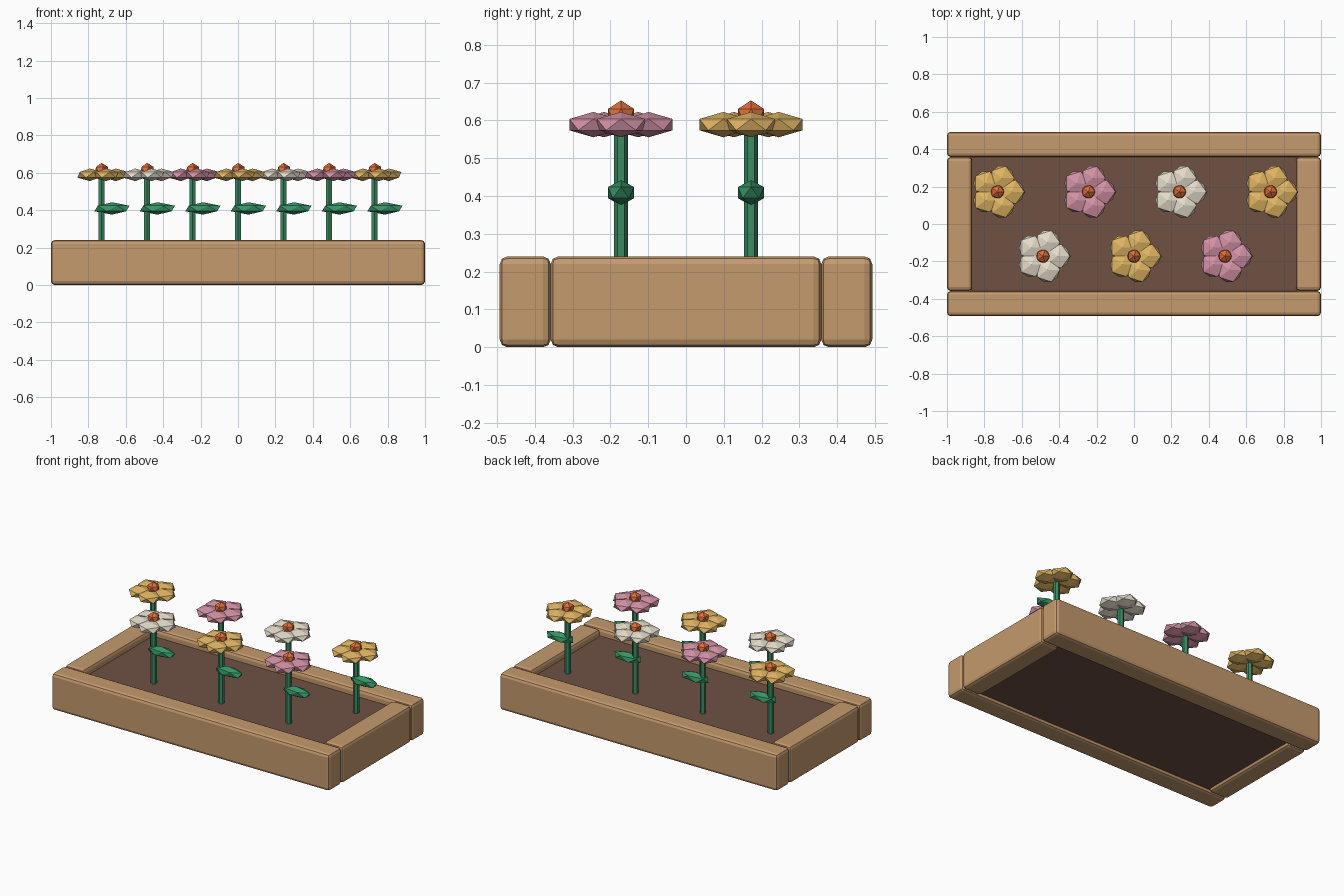
import bpy
from math import cos, sin, radians

if "Cube" in bpy.data.objects:
    bpy.data.objects.remove(bpy.data.objects["Cube"])


def material(name, rgb):
    m = bpy.data.materials.new(name)
    m.diffuse_color = [(c / 255) ** 2.2 for c in rgb] + [1]
    m.use_nodes = True
    m.node_tree.nodes["Principled BSDF"].inputs["Base Color"].default_value = m.diffuse_color
    return m


WOOD = material("wood", (196, 153, 109))
SOIL = material("soil", (110, 82, 68))
STEM = material("stem_green", (62, 138, 98))
LEAF = material("leaf_green", (58, 148, 102))
HEART = material("orange", (222, 110, 62))
PETALS = [material("yellow", (224, 180, 100)),
          material("cream", (228, 220, 202)),
          material("pink", (210, 145, 165))]


def finish(name, mat):
    ob = bpy.context.object
    ob.name = name
    ob.data.materials.append(mat)
    return ob


def box(name, size, loc, mat, bevel=0):
    bpy.ops.mesh.primitive_cube_add(size=1, location=loc)
    ob = finish(name, mat)
    ob.scale = size
    bpy.ops.object.transform_apply(location=False, rotation=False, scale=True)
    if bevel:
        mod = ob.modifiers.new("soft_edges", 'BEVEL')
        mod.width, mod.segments = bevel, 2
    return ob


def blob(name, scale, loc, mat, turn=0):
    # 20-sided low-poly lump
    bpy.ops.mesh.primitive_ico_sphere_add(subdivisions=1, radius=1, location=loc,
                                          rotation=(0, 0, turn))
    ob = finish(name, mat)
    ob.scale = scale
    return ob


# Planter frame: long boards overlap the short end boards
for s, side in ((-1, "front"), (1, "back")):
    box(side + "_board", (2, 0.135, 0.24), (0, s * 0.4255, 0.12), WOOD, 0.02)
for s, side in ((-1, "left"), (1, "right")):
    box(side + "_board", (0.135, 0.716, 0.24), (s * 0.9325, 0, 0.12), WOOD, 0.02)

# Soil bed
box("soil", (1.76, 0.736, 0.172), (0, 0, 0.106), SOIL)


def flower(i, x, y, mat):
    bottom, top = 0.17, 0.6
    bpy.ops.mesh.primitive_cylinder_add(vertices=6, radius=0.0187, depth=top - bottom,
                                        location=(x, y, (top + bottom) / 2))
    finish(f"stem_{i}", STEM)
    blob(f"leaf_{i}", (0.105, 0.041, 0.033), (x + 0.056, y, 0.409), LEAF)
    # ring of five petals around the heart
    for k in range(5):
        a = radians(72 * k)
        blob(f"petal_{i}_{k}", (0.0747, 0.0747, 0.0335),
             (x + 0.077 * cos(a), y + 0.077 * sin(a), 0.589), mat, a)
    blob(f"flower_heart_{i}", (0.04, 0.04, 0.04), (x, y, 0.613), HEART)


# Seven flowers in two staggered rows
for i in range(7):
    flower(i, (i - 3) * 0.2433, 0.172 if i % 2 == 0 else -0.172, PETALS[i % 3])
